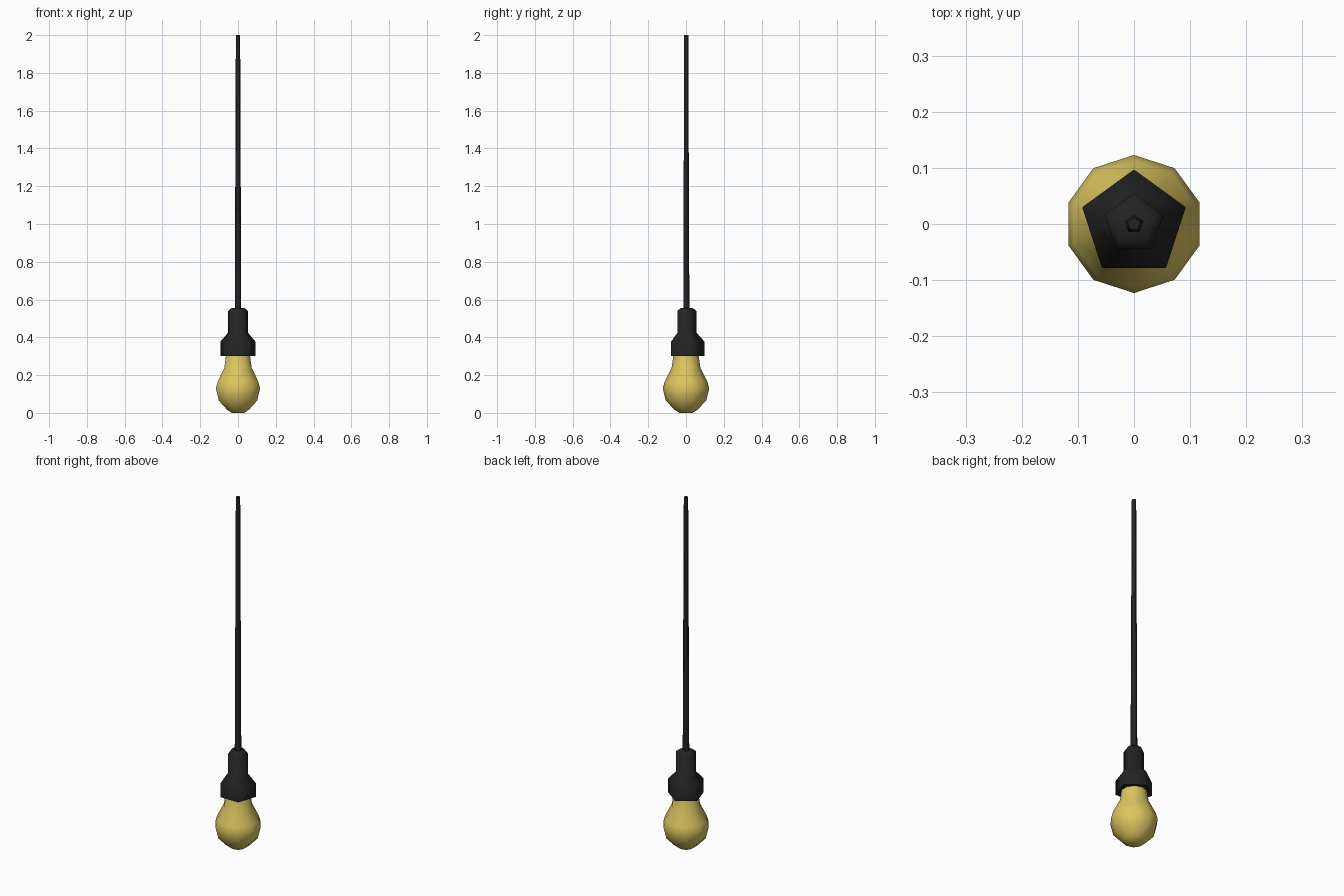
import bpy, bmesh, math

if "Cube" in bpy.data.objects:
    bpy.data.objects.remove(bpy.data.objects["Cube"])

def material(name, rgb):
    m = bpy.data.materials.new(name)
    m.diffuse_color = (*rgb, 1)
    m.use_nodes = True
    m.node_tree.nodes["Principled BSDF"].inputs["Base Color"].default_value = m.diffuse_color
    return m

black = material("black_plastic", (0.017, 0.017, 0.017))
yellow = material("warm_yellow", (0.72, 0.57, 0.115))

def lathe(name, profile, sides, mat, smooth_angle):
    """Spin (radius, z) points, listed bottom to top, with a corner facing +y."""
    bm = bmesh.new()
    rings = []
    for r, z in profile:
        ring = []
        for i in range(sides):
            a = math.pi / 2 + 2 * math.pi * i / sides
            ring.append(bm.verts.new((r * math.cos(a), r * math.sin(a), z)))
        rings.append(ring)
    for lo, hi in zip(rings, rings[1:]):
        for i in range(sides):
            j = (i + 1) % sides
            bm.faces.new((lo[i], lo[j], hi[j], hi[i]))
    bm.faces.new(rings[0][::-1])
    bm.faces.new(rings[-1])
    bmesh.ops.remove_doubles(bm, verts=bm.verts, dist=1e-5)
    bmesh.ops.recalc_face_normals(bm, faces=bm.faces)
    me = bpy.data.meshes.new(name)
    bm.to_mesh(me)
    bm.free()
    me.materials.append(mat)
    ob = bpy.data.objects.new(name, me)
    bpy.context.collection.objects.link(ob)
    bpy.ops.object.select_all(action='DESELECT')
    ob.select_set(True)
    bpy.context.view_layer.objects.active = ob
    bpy.ops.object.shade_smooth_by_angle(angle=math.radians(smooth_angle))
    return ob

# glass bulb, ten sides, neck tucked into the socket
lathe("bulb", [(0.035, 0.0), (0.062, 0.018), (0.107, 0.065), (0.123, 0.13),
               (0.113, 0.165), (0.076, 0.24), (0.066, 0.31)], 10, yellow, 60)

# five-sided lamp socket with a wide collar
lathe("socket", [(0.097, 0.30), (0.097, 0.378), (0.055, 0.425),
                 (0.055, 0.54), (0.035, 0.556)], 5, black, 80)

# five-sided hanging cord, slightly thinner at the top
lathe("cord", [(0.018, 0.54), (0.012, 2.0)], 5, black, 80)
